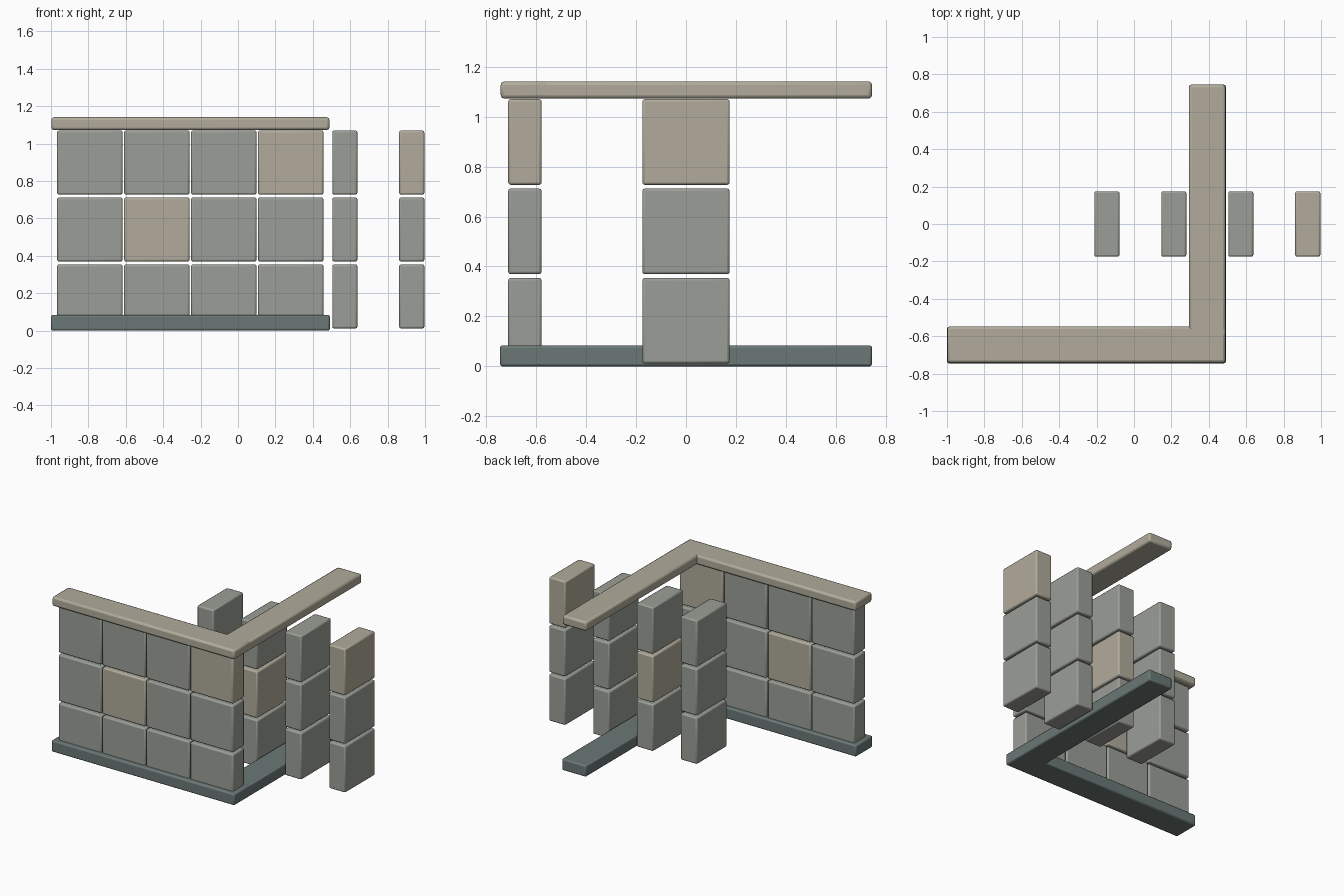
import bpy

if "Cube" in bpy.data.objects:
    bpy.data.objects.remove(bpy.data.objects["Cube"])


def material(name, rgb):
    m = bpy.data.materials.new(name)
    m.diffuse_color = (*rgb, 1)
    m.use_nodes = True
    m.node_tree.nodes["Principled BSDF"].inputs["Base Color"].default_value = m.diffuse_color
    return m


GREY = material("grey_stone", (0.33, 0.345, 0.31))
TAN = material("tan_stone", (0.44, 0.41, 0.33))
DARK = material("dark_stone", (0.145, 0.19, 0.18))


def box(name, lo, hi, mat, bevel):
    """Bevelled box between two corners."""
    bpy.ops.mesh.primitive_cube_add(size=1, location=[(a + b) / 2 for a, b in zip(lo, hi)])
    o = bpy.context.object
    o.name = name
    o.scale = [b - a for a, b in zip(lo, hi)]
    bpy.ops.object.transform_apply(location=False, rotation=False, scale=True)
    mod = o.modifiers.new("bevel", "BEVEL")
    mod.width = bevel
    mod.segments = 2
    o.data.materials.append(mat)
    bpy.ops.object.shade_smooth_by_angle()
    return o


PITCH, HEIGHT = 0.358, 0.343
TAN_BLOCKS = {(1, 1), (3, 2)}


# Four columns of three blocks, spaced along x
def block_grid(name, cx, cy, width, depth):
    for col in range(4):
        x = cx + (col - 1.5) * PITCH
        for row in range(3):
            z = 0.011 + row * PITCH
            mat = TAN if (col, row) in TAN_BLOCKS else GREY
            box(f"{name}_{col}_{row}",
                (x - width / 2, cy - depth / 2, z),
                (x + width / 2, cy + depth / 2, z + HEIGHT), mat, 0.01)


block_grid("front_wall_block", -0.255, -0.645, 0.35, 0.134)
block_grid("side_block", 0.392, 0, 0.134, 0.35)

# Plinth strips along the front and side
box("front_plinth", (-1, -0.745, 0), (0.491, -0.55, 0.084), DARK, 0.01)
box("side_plinth", (0.295, -0.745, 0), (0.491, 0.745, 0.084), DARK, 0.01)

# Coping strips on top
box("front_coping", (-0.998, -0.742, 1.072), (0.489, -0.547, 1.141), TAN, 0.014)
box("side_coping", (0.293, -0.742, 1.072), (0.489, 0.745, 1.141), TAN, 0.014)
